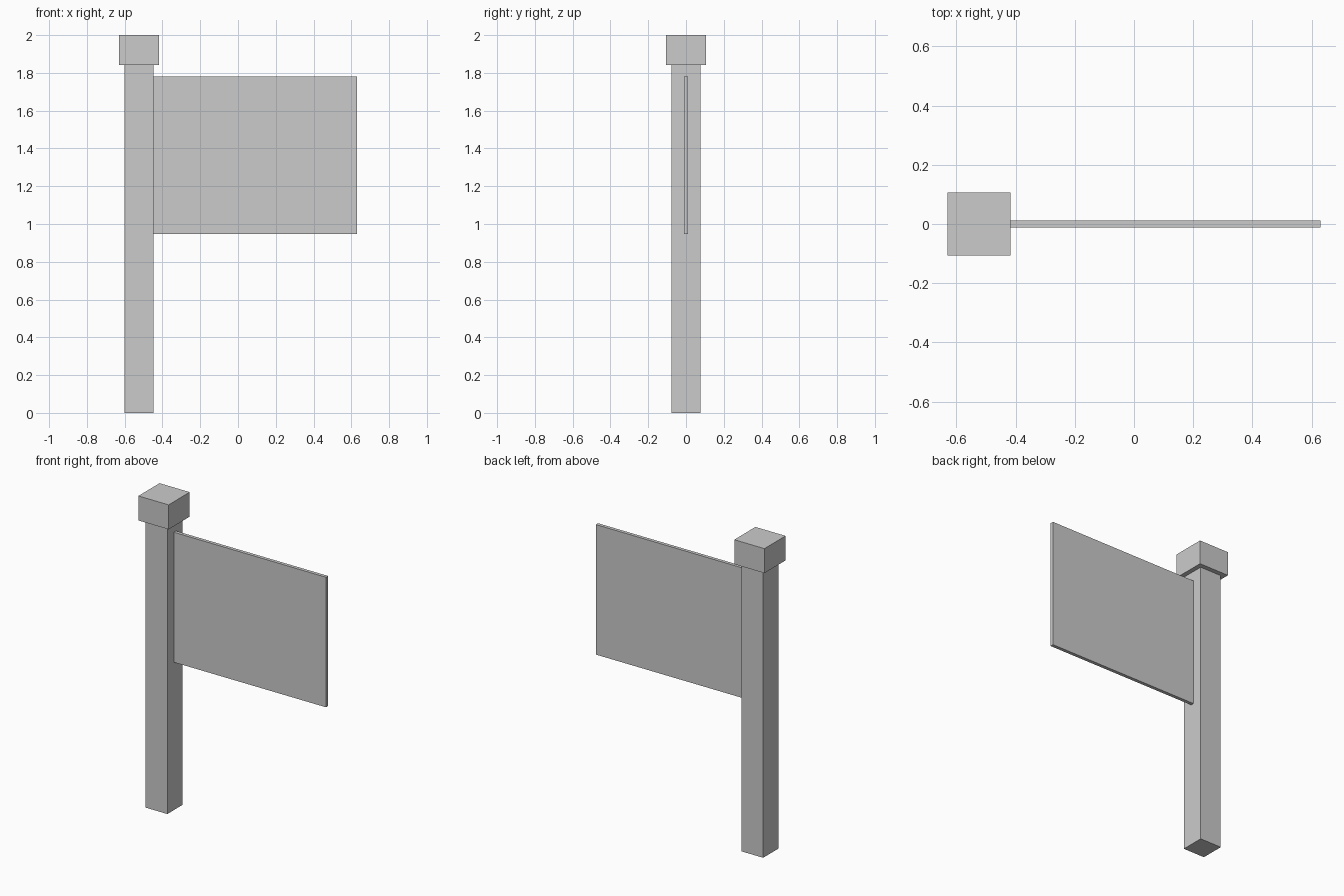
import bpy

if "Cube" in bpy.data.objects:
    bpy.data.objects.remove(bpy.data.objects["Cube"])


def box(name, x, y, z):
    """Box from (min, max) ranges on each axis."""
    bpy.ops.mesh.primitive_cube_add(size=1)
    ob = bpy.context.object
    ob.name = ob.data.name = name
    ob.location = [(a + b) / 2 for a, b in (x, y, z)]
    ob.scale = [b - a for a, b in (x, y, z)]
    bpy.ops.object.transform_apply(location=False, rotation=False, scale=True)
    return ob


POST_X = -0.524      # post centre line
POST_R = 0.077       # half width of post
CAP_R = 0.107        # half width of cap
CAP_Z = 1.843        # underside of cap

# Square post
box("post", (POST_X - POST_R, POST_X + POST_R), (-POST_R, POST_R), (0, CAP_Z))
# Block cap on top of the post
box("post_cap", (POST_X - CAP_R, POST_X + CAP_R), (-CAP_R, CAP_R), (CAP_Z, 2.0))
# Thin sign panel fixed to the side of the post
box("sign_panel", (POST_X + POST_R, 0.631), (-0.011, 0.011), (0.947, 1.78))
